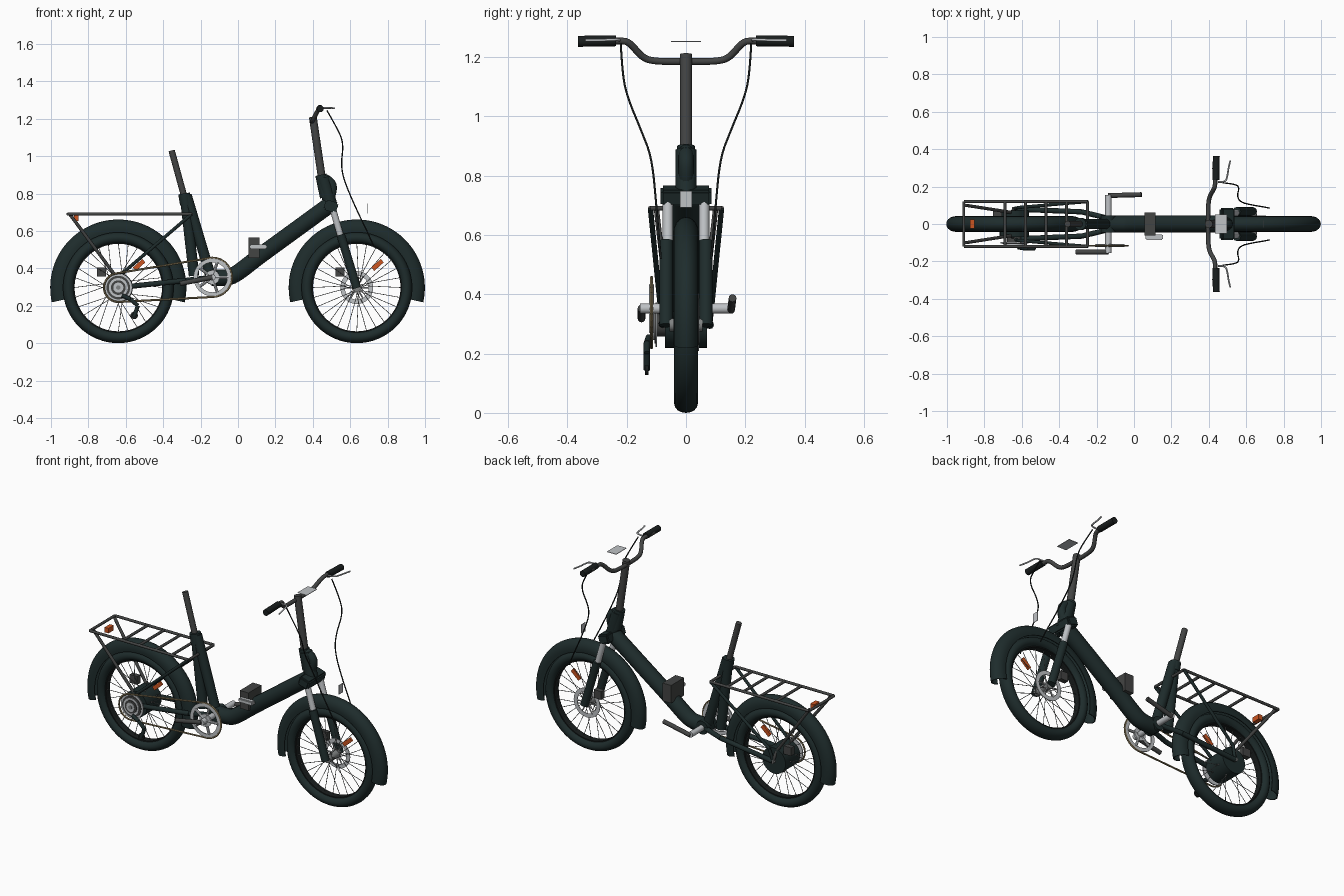
import bpy, bmesh, math
from mathutils import Vector, Matrix

cube = bpy.data.objects.get("Cube")
if cube:
    bpy.data.objects.remove(cube, do_unlink=True)


def material(name, r, g, b):
    m = bpy.data.materials.new(name)
    m.use_nodes = True
    m.diffuse_color = (r, g, b, 1)
    m.node_tree.nodes["Principled BSDF"].inputs["Base Color"].default_value = (r, g, b, 1)
    return m


GREEN = material("dark green", .013, .025, .025)
GREY = material("dark grey", .056, .058, .057)
BLACK = material("black", .01, .013, .013)
SILVER = material("silver", .52, .54, .56)
STEEL = material("steel", .22, .23, .23)
CHAIN = material("chain bronze", .27, .21, .11)
ORANGE = material("orange", .6, .09, .015)

AXLE_Z = .297
REAR, FRONT = -.64, .635
CRANK = Vector((-.137, 0, .352))


def finish(name, bm, mat, smooth=True):
    bmesh.ops.recalc_face_normals(bm, faces=bm.faces)
    me = bpy.data.meshes.new(name)
    bm.to_mesh(me)
    bm.free()
    me.materials.append(mat)
    ob = bpy.data.objects.new(name, me)
    bpy.context.collection.objects.link(ob)
    if smooth:
        bpy.ops.object.select_all(action='DESELECT')
        ob.select_set(True)
        bpy.context.view_layer.objects.active = ob
        bpy.ops.object.shade_smooth_by_angle(angle=math.radians(40))
    return ob


def rods(name, pairs, radius, mat, sides=12):
    """Straight round bars, all in one object."""
    bm = bmesh.new()
    for a, b in pairs:
        a, b = Vector(a), Vector(b)
        d = b - a
        mx = Matrix.Translation((a + b) / 2) @ d.to_track_quat('Z', 'Y').to_matrix().to_4x4()
        bmesh.ops.create_cone(bm, cap_ends=True, segments=sides, radius1=radius,
                              radius2=radius, depth=d.length, matrix=mx)
    return finish(name, bm, mat)


def bent(name, pts, radius, mat):
    """Smoothly bent tube through control points."""
    cu = bpy.data.curves.new(name, 'CURVE')
    cu.dimensions = '3D'
    cu.bevel_depth, cu.bevel_resolution, cu.use_fill_caps = radius, 3, True
    sp = cu.splines.new('NURBS')
    sp.points.add(len(pts) - 1)
    for p, co in zip(sp.points, pts):
        p.co = (*co, 1)
    sp.use_endpoint_u, sp.order_u, sp.resolution_u = True, 3, 6
    tmp = bpy.data.objects.new(name, cu)
    bpy.context.collection.objects.link(tmp)
    me = bpy.data.meshes.new_from_object(tmp.evaluated_get(bpy.context.evaluated_depsgraph_get()))
    bpy.data.objects.remove(tmp)
    bm = bmesh.new()
    bm.from_mesh(me)
    bpy.data.meshes.remove(me)
    return finish(name, bm, mat)


def lathe(name, x, z, profile, mat, start=0, sweep=360, steps=64):
    """Sweep a closed (radius, y) profile about an axle along y."""
    full = sweep == 360
    bm = bmesh.new()
    rings = []
    for i in range(steps if full else steps + 1):
        t = math.radians(start + sweep * i / steps)
        rings.append([bm.verts.new((x + r * math.cos(t), y, z + r * math.sin(t)))
                      for r, y in profile])
    n = len(profile)
    for i in range(steps):
        a, b = rings[i], rings[(i + 1) % len(rings)]
        for j in range(n):
            k = (j + 1) % n
            bm.faces.new((a[j], a[k], b[k], b[j]))
    if not full:
        bm.faces.new(rings[0])
        bm.faces.new(rings[-1])
    return finish(name, bm, mat)


def annulus(name, x, z, r0, r1, y, t, mat, steps=48):
    return lathe(name, x, z, [(r0, y - t), (r1, y - t), (r1, y + t), (r0, y + t)], mat, steps=steps)


def box(name, centre, size, mat, tilt=0, bevel=0):
    bm = bmesh.new()
    mx = (Matrix.Translation(centre) @ Matrix.Rotation(math.radians(tilt), 4, 'Y')
          @ Matrix.Diagonal((*size, 1)))
    bmesh.ops.create_cube(bm, size=1, matrix=mx)
    if bevel:
        bmesh.ops.bevel(bm, geom=bm.edges[:], offset=bevel, segments=2, affect='EDGES')
    return finish(name, bm, mat, smooth=False)


def both(*pairs):
    """Repeat bars on both sides of the centre plane."""
    flip = lambda p: (p[0], -p[1], p[2])
    return [q for a, b in pairs for q in ((a, b), (flip(a), flip(b)))]


# Wheels, mudguards, spokes and discs
oval = [math.tau * i / 16 for i in range(16)]
arch = [math.pi * i / 10 for i in range(11)]
guard = ([(.312 + .052 * math.sin(a), .042 * math.cos(a)) for a in arch]
         + [(.312 + .047 * math.sin(a), .037 * math.cos(a)) for a in reversed(arch)])
guard = [(.295, .04)] + guard[:11] + [(.295, -.04), (.295, -.035)] + guard[11:] + [(.295, .035)]
for side, x in (("rear", REAR), ("front", FRONT)):
    lathe(side + "_tyre", x, AXLE_Z,
          [(.266 + .031 * math.cos(a), .04 * math.sin(a)) for a in oval], GREEN)
    annulus(side + "_rim", x, AXLE_Z, .234, .25, 0, .02, BLACK)
    lathe(side + "_mudguard", x, AXLE_Z, guard, GREEN, -12.5, 205)
    hub_r = .05 if side == "rear" else .022
    spokes = []
    for i in range(28):
        a = math.tau * i / 28
        b = a + (.5 if i % 4 < 2 else -.5)
        y = .035 if i % 2 else -.035
        spokes.append(((x + hub_r * math.cos(b), y, AXLE_Z + hub_r * math.sin(b)),
                       (x + .238 * math.cos(a), 0, AXLE_Z + .238 * math.sin(a))))
    rods(side + "_spokes", spokes, .0018, STEEL, 5)
    box(side + "_spoke_reflector", (x + .111, -.014, AXLE_Z + .121), (.068, .012, .024), ORANGE, -42)
    box(side + "_brake_caliper", (x - .09, .055, .38), (.05, .03, .05), GREY)
rods("front_hub", [((FRONT, -.055, AXLE_Z), (FRONT, .055, AXLE_Z))], .022, STEEL, 20)
annulus("front_brake_disc", FRONT, AXLE_Z, .064, .088, .042, .002, SILVER)
rods("front_disc_arms", [((FRONT, .042, AXLE_Z),
     (FRONT + .07 * math.cos(a), .042, AXLE_Z + .07 * math.sin(a)))
     for a in [math.tau * i / 6 for i in range(6)]], .004, SILVER, 6)
rods("hub_motor", [((REAR, -.07, AXLE_Z), (REAR, .071, AXLE_Z))], .078, GREEN, 32)
rods("rear_axle", [((REAR, -.122, AXLE_Z), (REAR, .09, AXLE_Z))], .012, STEEL)

# Sprockets, chainring, cranks and chain
for i, mat in enumerate((SILVER, GREY, SILVER, GREY, SILVER)):
    annulus("sprocket_%d" % (i + 1), REAR, AXLE_Z, .01, .075 - .012 * i, -.1 - .004 * i, .003, mat)
rods("sprocket_body", [((REAR, -.1, AXLE_Z), (REAR, -.06, AXLE_Z))], .04, GREY, 24)
cx, cz = CRANK.x, CRANK.z
annulus("chainring", cx, cz, .08, .101, -.116, .0035, SILVER)
annulus("chainring_centre", cx, cz, .005, .038, -.116, .005, SILVER)
rods("chainring_arms", [((cx, -.116, cz), (cx + .085 * math.cos(a), -.116, cz + .085 * math.sin(a)))
     for a in [math.tau * i / 5 for i in range(5)]], .008, SILVER, 8)
rods("crank_spindle", [((cx, -.155, cz), (cx, .155, cz))], .017, SILVER, 16)
rods("bottom_bracket", [((cx, -.045, cz), (cx, .045, cz))], .04, GREEN, 24)
rods("cranks", [((cx, .152, cz - .005), (.04, .157, .387)),
                ((cx, -.15, cz), (-.31, -.15, .318))], .013, GREY)
chain = []
for r, x, z, a0, a1 in ((.077, REAR, AXLE_Z, 95, 270), (.105, cx, cz, -85, 92)):
    chain += [(x + r * math.cos(math.radians(a0 + (a1 - a0) * i / 14)), -.116,
               z + r * math.sin(math.radians(a0 + (a1 - a0) * i / 14))) for i in range(15)]
rods("chain", list(zip(chain, chain[1:] + chain[:1])), .0055, CHAIN, 6)

# Derailleur
rods("derailleur_arm", [((-.62, -.125, .255), (-.575, -.132, .235)),
                        ((-.575, -.132, .235), (-.535, -.132, .2)),
                        ((-.535, -.132, .2), (-.555, -.132, .145))], .011, GREEN)
annulus("derailleur_wheel", -.555, .148, .004, .02, -.132, .006, BLACK, 16)

# Frame
bent("main_tube", [(.485, 0, .735), (.3, 0, .6), (.1, 0, .455), (0, 0, .375), (-.06, 0, .345),
                   (-.14, 0, .35)], .046, GREEN)
rods("seat_tubes", [((-.285, 0, .8), (-.235, 0, .36)), ((-.275, 0, .79), (-.15, 0, .37))], .028, GREEN, 20)
rods("seat_clamp", [((-.288, 0, .8), (-.278, 0, .74))], .032, GREEN, 20)
rods("seat_post", [((-.355, 0, 1.03), (-.27, 0, .72))], .017, GREY, 20)
rods("chain_stays", both(((cx, .03, cz), (-.28, .065, .335)),
                         ((-.28, .065, .335), (REAR, .08, AXLE_Z))), .014, GREEN)

# Folding hinge on the main tube
box("hinge_box", (.085, 0, .51), (.058, .125, .108), GREY)
box("hinge_lever", (.108, -.07, .515), (.095, .03, .025), SILVER, 0, .005)

# Luggage rack
L, R, W, Z = -.91, -.248, .12, .69
bars = both(((L, W, Z), (R, W, Z)))
bars += [((x, -W, Z), (x, W, Z)) for x in (L, -.69, -.58, -.47, -.36, R)]
rods("luggage_rack", bars, .008, GREY, 10)
rods("rack_rear_stays", both(((-.9, .1, Z), (-.655, .062, .36)), ((-.655, .062, .36), (REAR, .08, .3))),
     .009, GREY, 10)
rods("rack_front_stays", both(((R, W, Z), (-.62, .088, .372)), ((-.62, .088, .372), (REAR, .08, .3))),
     .009, GREEN, 10)
box("rear_reflector", (-.865, 0, .668), (.026, .05, .03), ORANGE)

# Head, fork and stem
rods("head_tube", [((.455, 0, .885), (.5, 0, .72))], .036, GREEN, 24)
rods("stem_hinge", [((.443, 0, .9), (.468, 0, .78))], .03, GREEN, 24)
bent("stem_latch", [(.455, 0, .885), (.505, 0, .865), (.505, 0, .8), (.485, 0, .76)], .025, GREEN)
rods("stem", [((.4, 0, 1.21), (.452, 0, .86))], .021, GREY, 20)
box("fork_crown", (.497, 0, .732), (.07, .172, .056), GREEN, 17, .008)
rods("fork_uppers", both(((.505, .061, .725), (.555, .061, .55))), .0175, SILVER, 20)
rods("fork_lowers", both(((.549, .067, .58), (.635, .067, .295))), .023, GREEN, 20)

# Handlebar, grips, brake levers and cables
half = [(.43, .3, 1.253), (.435, .22, 1.256), (.43, .19, 1.25), (.405, .15, 1.2), (.397, .11, 1.185)]
bent("handlebar", half + [(.395, 0, 1.185)] + [(x, -y, z) for x, y, z in reversed(half)], .012, GREY)
for s, side in ((1, "left"), (-1, "right")):
    rods(side + "_grip", [((.438, s * .236, 1.255), (.44, s * .364, 1.253))], .0185, BLACK, 16)
    bent(side + "_brake_lever", [(.45, s * .225, 1.257), (.49, s * .222, 1.26), (.5, s * .26, 1.258),
                                 (.505, s * .3, 1.256), (.515, s * .34, 1.256)], .0045, SILVER)
    bent(side + "_cable", [(.475, s * .22, 1.245), (.53, s * .215, 1.15), (.565, s * .2, 1.07),
                           (.55, s * .15, .95), (.57, s * .115, .86), (.64, s * .1, .7),
                           (.69, s * .092, .6), (.725, s * .085, .52)], .0035, BLACK)

# Display plate and front reflector plate
box("display_plate", (.465, 0, 1.253), (.062, .1, .003), SILVER)
box("front_reflector_plate", (.69, 0, .72), (.003, .04, .055), SILVER)
